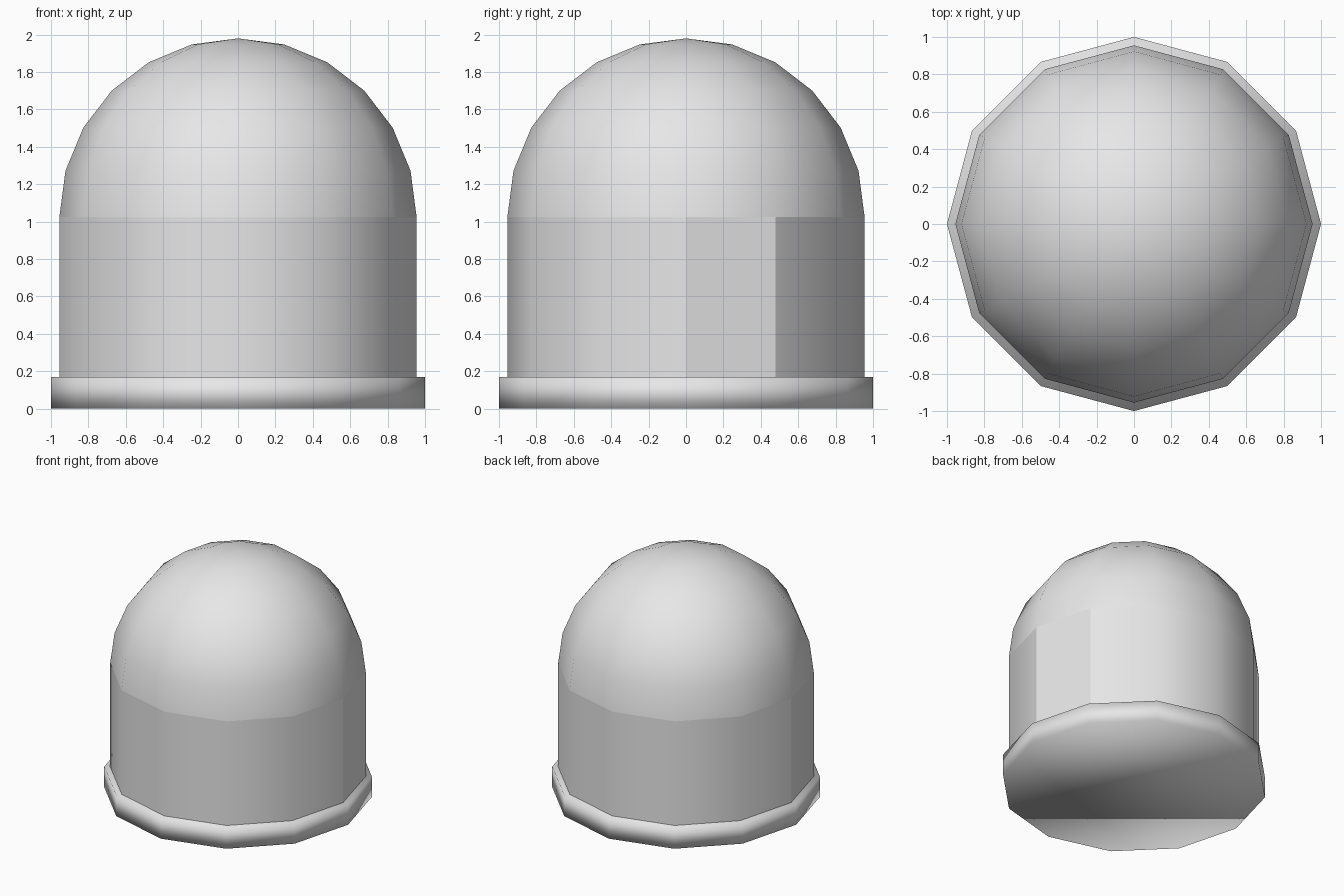
import bpy, bmesh
from math import sin, cos, pi, radians, degrees, atan2

cube = bpy.data.objects.get("Cube")
if cube:
    bpy.data.objects.remove(cube, do_unlink=True)

SIDES = 12
BASE_R, WALL_R = 1.0, 0.955
BASE_TOP, WALL_TOP = 0.17, 1.025

grey = bpy.data.materials.new("light grey")
grey.use_nodes = True
grey.diffuse_color = (0.8, 0.8, 0.8, 1)
grey.node_tree.nodes["Principled BSDF"].inputs["Base Color"].default_value = (0.8, 0.8, 0.8, 1)


def lathe(name, profile, cap_bottom, cap_top, creases):
    """Turn a (radius, z) profile; a zero radius closes the form at a point."""
    bm = bmesh.new()
    rings = []
    for r, z in profile:
        count = SIDES if r > 0 else 1
        rings.append([bm.verts.new((r * cos(2 * pi * i / SIDES), r * sin(2 * pi * i / SIDES), z))
                      for i in range(count)])
    for low, high in zip(rings, rings[1:]):
        for i in range(SIDES):
            j = (i + 1) % SIDES
            if len(high) == 1:
                bm.faces.new((low[i], low[j], high[0]))
            else:
                bm.faces.new((low[i], low[j], high[j], high[i]))
    if cap_bottom:
        bm.faces.new(rings[0][::-1])
    if cap_top:
        bm.faces.new(rings[-1])
    for f in bm.faces:
        f.smooth = True
    # Sharp rims, plus a few sharp upright edges
    for e in bm.edges:
        a, b = e.verts
        upright = abs(a.co.z - b.co.z) > 0.01
        if upright:
            angle = round(degrees(atan2(a.co.y, a.co.x))) % 360
            e.smooth = angle not in creases
        else:
            e.smooth = len(e.link_faces) == 2 and e.calc_face_angle() < radians(40)
    mesh = bpy.data.meshes.new(name)
    bm.to_mesh(mesh)
    bm.free()
    mesh.materials.append(grey)
    obj = bpy.data.objects.new(name, mesh)
    bpy.context.collection.objects.link(obj)
    return obj


# Wide flat base
lathe("base", [(BASE_R, 0), (BASE_R, BASE_TOP)], True, True, {30, 180, 240})

# Upright wall
lathe("wall", [(WALL_R, BASE_TOP), (WALL_R, WALL_TOP)], False, False, {0, 30, 180})

# Half-sphere dome closing at a point
arc = [(WALL_R * cos(radians(t)), WALL_TOP + WALL_R * sin(radians(t))) for t in range(0, 90, 15)]
lathe("dome", arc + [(0, WALL_TOP + WALL_R)], False, False, set())
